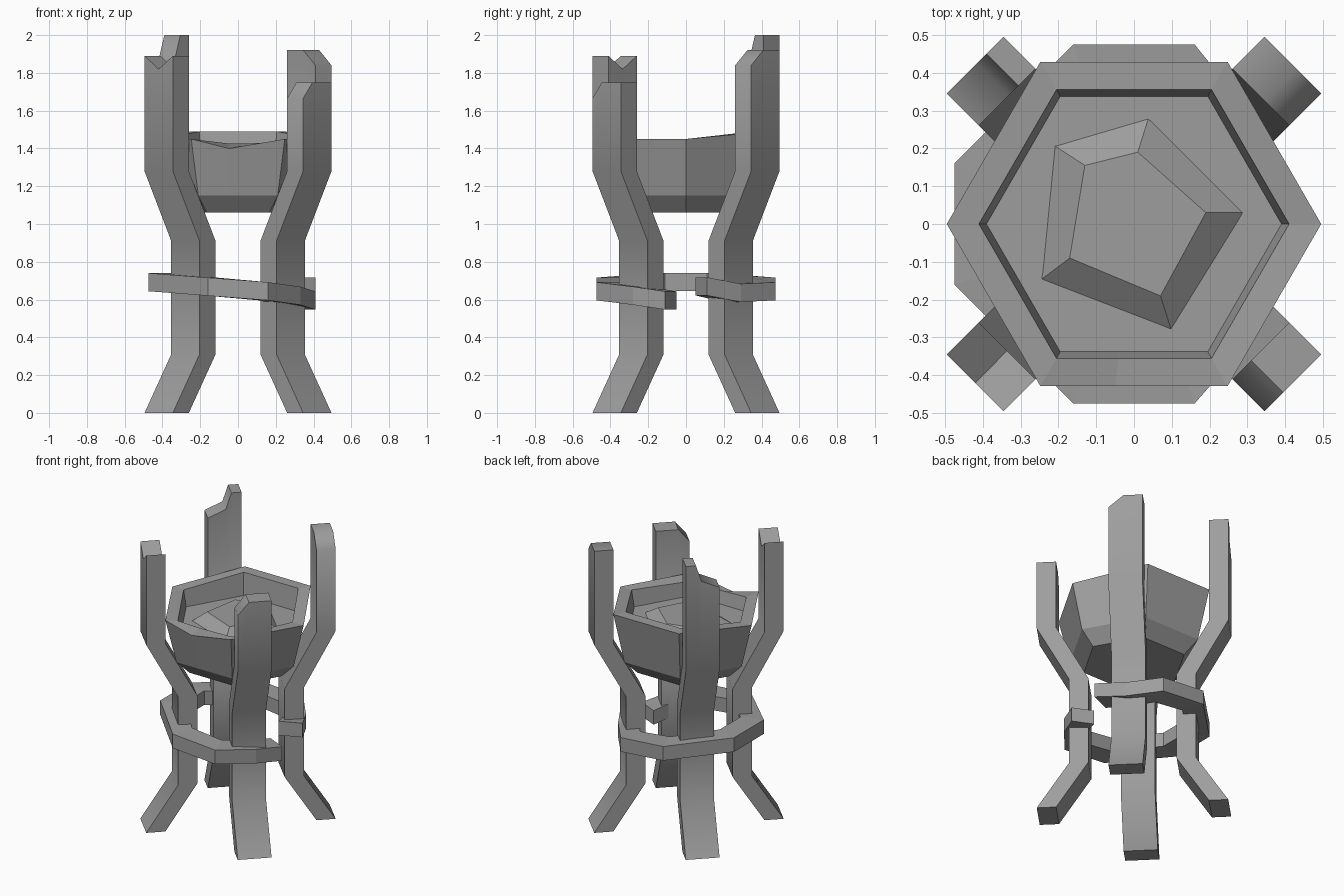
import bpy, bmesh, math
from mathutils import Vector

cube = bpy.data.objects.get("Cube")
if cube:
    bpy.data.objects.remove(cube)

stone = bpy.data.materials.new("grey_stone")
stone.use_nodes = True
GREY = (0.34, 0.34, 0.34, 1)
stone.diffuse_color = GREY
stone.node_tree.nodes["Principled BSDF"].inputs["Base Color"].default_value = GREY


def finish(name, bm, smooth=None):
    bmesh.ops.recalc_face_normals(bm, faces=bm.faces)
    mesh = bpy.data.meshes.new(name)
    bm.to_mesh(mesh)
    bm.free()
    mesh.materials.append(stone)
    obj = bpy.data.objects.new(name, mesh)
    bpy.context.collection.objects.link(obj)
    if smooth:
        bpy.ops.object.select_all(action='DESELECT')
        bpy.context.view_layer.objects.active = obj
        obj.select_set(True)
        bpy.ops.object.shade_smooth_by_angle(angle=math.radians(smooth))
    return obj


def loft(loops):
    """Bridge closed loops in order and cap both ends."""
    bm = bmesh.new()
    rows = [[bm.verts.new(p) for p in loop] for loop in loops]
    n = len(rows[0])
    for a, b in zip(rows, rows[1:]):
        for i in range(n):
            j = (i + 1) % n
            bm.faces.new((a[i], a[j], b[j], b[i]))
    caps = [bm.faces.new(rows[0]), bm.faces.new(rows[-1])]
    return bm, caps


# Bent legs: (radius, height) of the outer face, plus a broken top along the width
LEG_PATH = [(0.594, 0), (0.394, 0.31), (0.394, 0.91), (0.594, 1.28)]
LEG_DEPTH, LEG_WIDTH = 0.12, 0.212


def leg(name, radial, tangent, tops):
    r = Vector((*radial, 0)).normalized()
    t = Vector((*tangent, 0)).normalized()
    loops = []
    for u, top in tops:
        side = t * (u - 0.5) * LEG_WIDTH
        path = LEG_PATH + [(0.594, top)]
        outer = [r * d + side + Vector((0, 0, z)) for d, z in path]
        inner = [p - r * LEG_DEPTH for p in reversed(outer)]
        loops.append(outer + inner)
    bm, caps = loft(loops)
    # Split each bent end face into level quads
    bm.faces.ensure_lookup_table()
    n = len(LEG_PATH) + 1
    for cap in caps:
        v = list(cap.verts)
        bm.faces.remove(cap)
        for i in range(n - 1):
            bm.faces.new((v[i], v[i + 1], v[2 * n - 2 - i], v[2 * n - 1 - i]))
    finish(name, bm, 50)


leg("front_left_leg", (1, -1), (1, 1), [(0, 1.665), (0.33, 1.75), (1, 1.75)])
leg("front_right_leg", (-1, -1), (1, -1), [(0, 1.89), (0.5, 1.82), (1, 1.89)])
leg("back_right_leg", (-1, 1), (1, 1), [(0, 1.84), (0.53, 1.89), (0.7, 2), (1, 2)])
leg("back_left_leg", (1, 1), (-1, 1), [(0, 1.84), (0.43, 1.92), (1, 1.92)])

# Broken, tilted octagonal brace: outer point, inner point, middle height
INNER = 0.7
corners = [(0.16, 0.475), (-0.16, 0.475), (-0.475, 0.16),
           (-0.475, -0.16), (-0.16, -0.475), (0.16, -0.475)]
stations = [((0.41, 0.11), (0.27, 0.05), 0.67), ((0.31, 0.29), (0.21, 0.2), 0.635)]
stations += [((x, y), (x * INNER, y * INNER), 0.656 - 0.076 * x) for x, y in corners]
stations += [((0.33, -0.28), (0.22, -0.19), 0.62), ((0.41, -0.11), (0.28, -0.05), 0.595)]
H = 0.048
bm, _ = loft([[(*o, z - H), (*o, z + H), (*i, z + H), (*i, z - H)]
              for o, i, z in stations])
finish("broken_brace_ring", bm)


# Hexagonal bowl with a chipped front edge
def bowl_loop(radius, heights):
    pts = [(math.cos(k * math.pi / 3), math.sin(k * math.pi / 3)) for k in range(6)]
    pts.insert(5, (-0.1, pts[4][1]))
    return [(x * radius, y * radius, z) for (x, y), z in zip(pts, heights)]


rim_outer = [1.45, 1.49, 1.49, 1.45, 1.45, 1.40, 1.45]
rim_inner = [1.45, 1.49, 1.49, 1.45, 1.43, 1.425, 1.43]
bm, _ = loft([bowl_loop(0.33, [1.06] * 7), bowl_loop(0.42, [1.15] * 7),
              bowl_loop(0.495, rim_outer), bowl_loop(0.41, rim_inner),
              bowl_loop(0.39, [1.34] * 7)])
finish("bowl", bm)

# Low mound of ash inside the bowl
base = [(-0.215, 0.21), (0.04, 0.285), (0.295, 0.03), (0.1, -0.285), (-0.25, -0.15)]
crown = [(-0.13, 0.155), (0.01, 0.19), (0.19, 0.03), (0.07, -0.19), (-0.17, -0.09)]
bm, _ = loft([[(x, y, 1.335) for x, y in base], [(x, y, 1.4) for x, y in crown]])
finish("ash_mound", bm)
